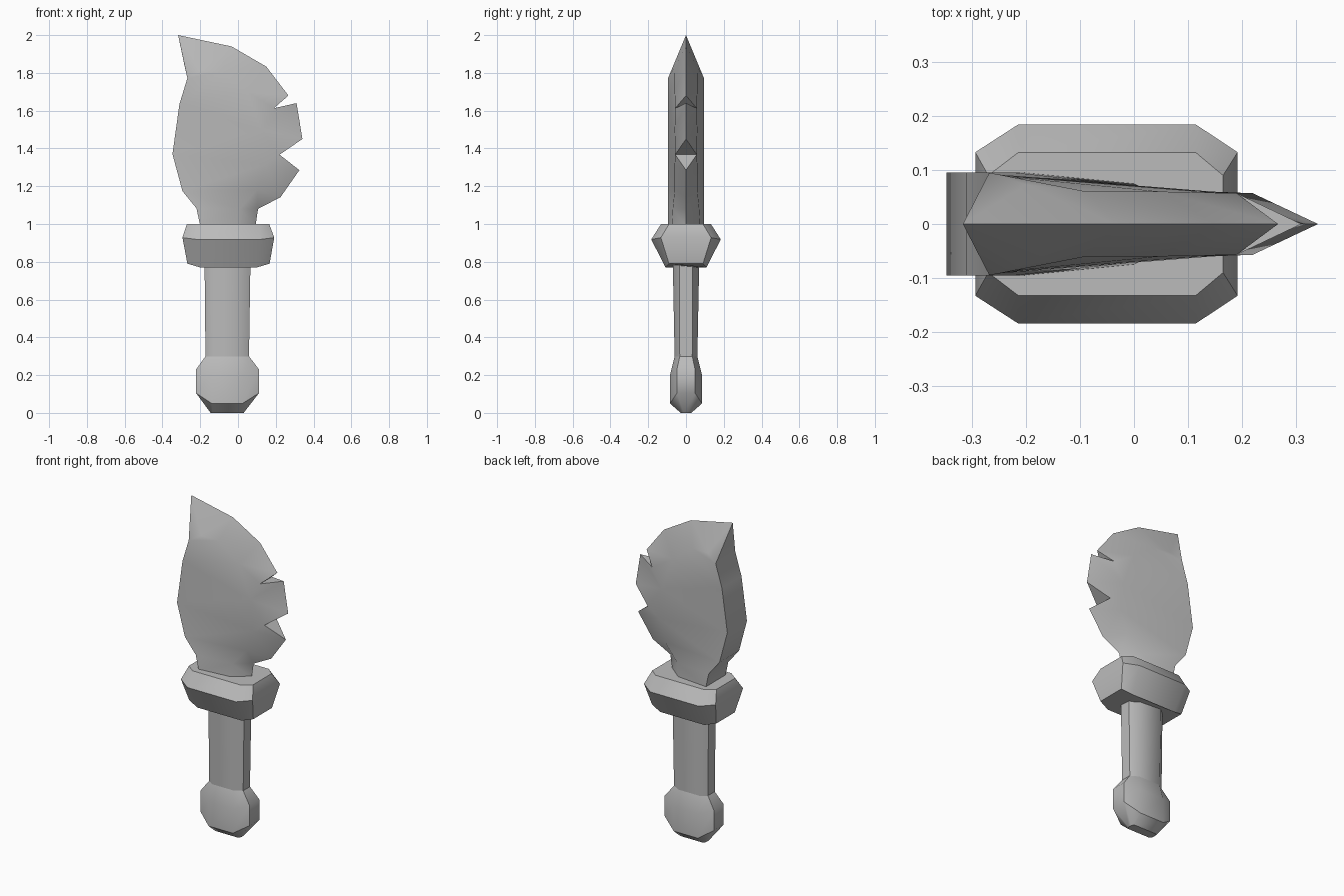
import bpy, bmesh, math
from mathutils import Vector

cube = bpy.data.objects.get("Cube")
if cube:
    bpy.data.objects.remove(cube, do_unlink=True)

grey = bpy.data.materials.new("plain_grey")
grey.use_nodes = True
colour = (0.5, 0.5, 0.5, 1)
grey.diffuse_color = colour
grey.node_tree.nodes["Principled BSDF"].inputs["Base Color"].default_value = colour


def finish(name, bm):
    """Turn a bmesh into a shaded object."""
    bmesh.ops.remove_doubles(bm, verts=bm.verts, dist=0.0005)
    bmesh.ops.recalc_face_normals(bm, faces=bm.faces)
    mesh = bpy.data.meshes.new(name)
    bm.to_mesh(mesh)
    bm.free()
    mesh.materials.append(grey)
    ob = bpy.data.objects.new(name, mesh)
    bpy.context.collection.objects.link(ob)
    bpy.ops.object.select_all(action='DESELECT')
    ob.select_set(True)
    bpy.context.view_layer.objects.active = ob
    bpy.ops.object.shade_smooth_by_angle(angle=math.radians(40))


def ring(bm, side, end):
    """Eight-sided ring: side = (x0, x1, y, z), end = (x0, x1, y, z)."""
    a, b, y, z = side
    c, d, e, h = end
    pts = [(a, -y, z), (b, -y, z), (d, -e, h), (d, e, h),
           (b, y, z), (a, y, z), (c, e, h), (c, -e, h)]
    return [bm.verts.new(p) for p in pts]


def loft(name, sections):
    bm = bmesh.new()
    rings = [ring(bm, *s) for s in sections]
    for lo, hi in zip(rings, rings[1:]):
        for i in range(8):
            j = (i + 1) % 8
            bm.faces.new((lo[i], lo[j], hi[j], hi[i]))
    bm.faces.new(rings[0][::-1])
    bm.faces.new(rings[-1])
    finish(name, bm)


# Pommel, handle and guard
loft("pommel", [
    ((-.135, .02, .028, 0), (-.145, .03, .012, 0)),
    ((-.14, .024, .085, .05), (-.222, .111, .048, .105)),
    ((-.14, .03, .085, .2), (-.222, .111, .048, .23)),
    ((-.135, .01, .06, .3), (-.172, .058, .033, .3)),
])
loft("handle", [
    ((-.135, .01, .06, .29), (-.172, .058, .033, .29)),
    ((-.137, .012, .07, .8), (-.177, .066, .035, .8)),
])
loft("guard", [
    ((-.2, .1, .108, .77), (-.268, .167, .09, .79)),
    ((-.215, .115, .184, .918), (-.294, .192, .133, .928)),
    ((-.215, .115, .132, 1), (-.27, .165, .09, 1)),
])

# Blade outline: thick spine, raised ridge and notched cutting edge
spine = [(-.285, .053, 1.847), (-.268, .095, 1.772), (-.31, .095, 1.635),
         (-.347, .095, 1.37), (-.294, .095, 1.174), (-.22, .095, 1.083),
         (-.2, .095, .99)]
ridge = [(-.2, .073, 1.81), (-.088, .06, 1.805), (.05, .06, 1.7),
         (.125, .06, 1.5), (.145, .06, 1.315), (.1, .06, 1.18),
         (.01, .07, 1.08), (0, .075, .99)]
edge = [(-.317, 0, 2), (-.034, 0, 1.94), (.15, 0, 1.833), (.267, 0, 1.68),
        (.19, .057, 1.613), (.31, 0, 1.64), (.341, 0, 1.45),
        (.22, .057, 1.367), (.325, 0, 1.285), (.225, 0, 1.142),
        (.106, 0, 1.08), (.093, 0, .99)]


def flip(p):
    return (p[0], -p[1], p[2])


blade = bmesh.new()


def face(*pts):
    blade.faces.new([blade.verts.new(p) for p in pts])


def zipper(a, b):
    """Triangle strip between two chains, on both sides of the blade."""
    i = j = 0
    while i < len(a) - 1 or j < len(b) - 1:
        step_a = j == len(b) - 1 or (
            i < len(a) - 1 and
            (Vector(a[i + 1]) - Vector(b[j])).length
            < (Vector(a[i]) - Vector(b[j + 1])).length)
        if step_a:
            tri = (a[i], a[i + 1], b[j])
            i += 1
        else:
            tri = (a[i], b[j + 1], b[j])
            j += 1
        face(*tri)
        face(*[flip(p) for p in reversed(tri)])


# Broad cheeks, then the ground bevels
zipper(spine[1:], ridge)
zipper(spine[:2] + ridge, edge)
# Back of the spine and tip
for p, q in zip(spine, spine[1:]):
    face(p, q, flip(q), flip(p))
face(edge[0], spine[0], flip(spine[0]))
# Inside walls of the notches
for k, p in enumerate(edge):
    if p[1] > 0:
        face(edge[k - 1], p, flip(p))
        face(edge[k + 1], flip(p), p)
# Base cap
face(spine[-1], ridge[-1], edge[-1], flip(ridge[-1]), flip(spine[-1]))
finish("blade", blade)
